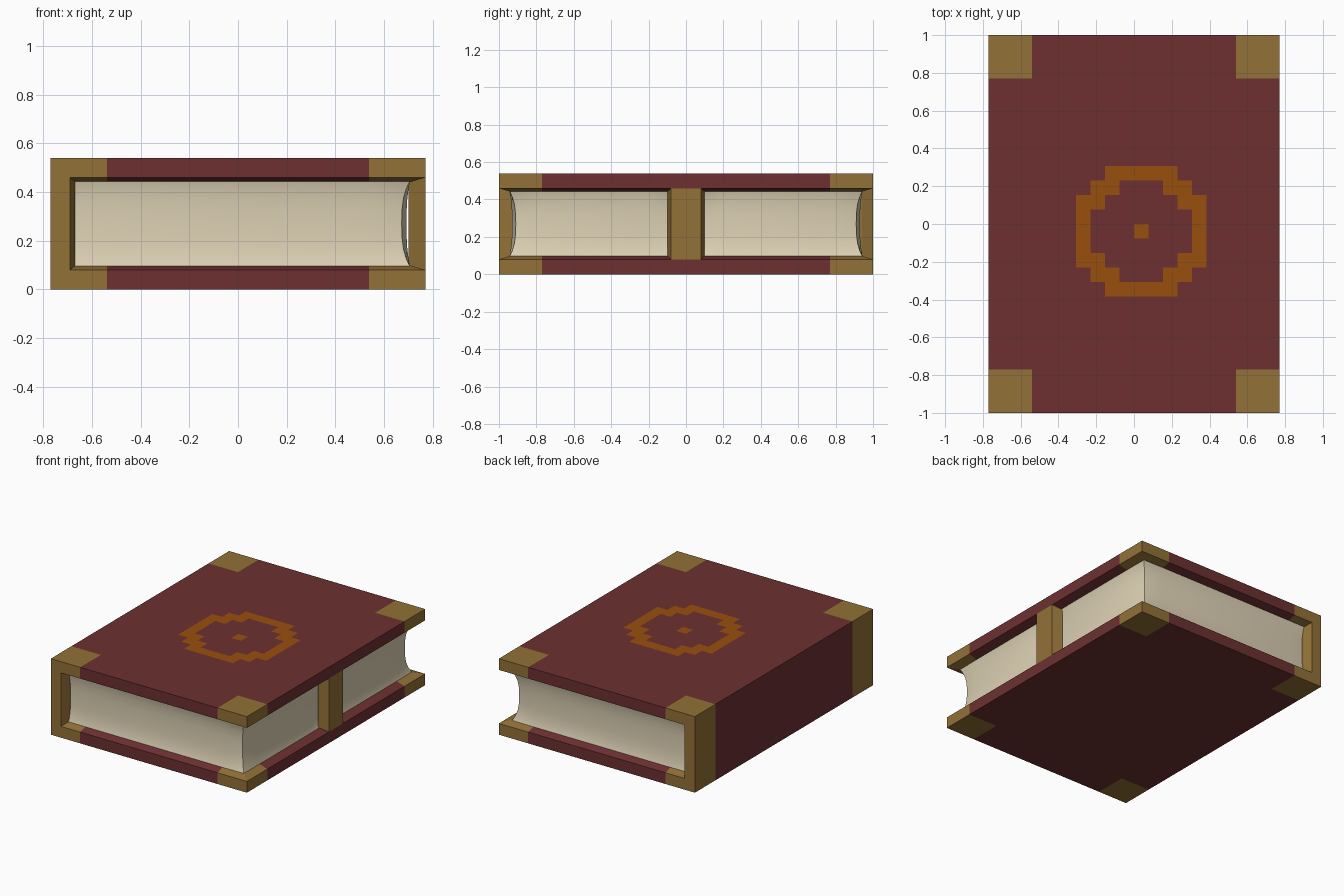
import bpy, bmesh, math
from mathutils import Vector

cube = bpy.data.objects.get("Cube")
if cube:
    bpy.data.objects.remove(cube, do_unlink=True)


def material(name, rgb):
    # sRGB 0-255 to linear
    lin = [((c / 255 + 0.055) / 1.055) ** 2.4 if c > 10 else c / 255 / 12.92 for c in rgb]
    m = bpy.data.materials.new(name)
    m.use_nodes = True
    m.diffuse_color = (*lin, 1)
    m.node_tree.nodes["Principled BSDF"].inputs["Base Color"].default_value = (*lin, 1)
    return m


RED = material("dark_red_leather", (109, 48, 49))
GOLD = material("old_gold", (146, 113, 55))
ORANGE = material("orange_emblem", (153, 78, 12))
PAPER = material("cream_paper", (222, 210, 181))

HX, HY, HEIGHT, BOARD = 0.77, 1.0, 0.54, 0.08
LIP, RISE = 0.06, 0.018       # sloped lip inside the covers
CELL = 0.077                  # emblem and corner grid step
CORNER_X, CORNER_Y = HX - 3 * CELL, HY - 3 * CELL


def finish(name, bm, mats):
    bmesh.ops.recalc_face_normals(bm, faces=bm.faces[:])
    mesh = bpy.data.meshes.new(name)
    bm.to_mesh(mesh)
    bm.free()
    for m in mats:
        mesh.materials.append(m)
    ob = bpy.data.objects.new(name, mesh)
    bpy.context.scene.collection.objects.link(ob)
    return ob


def cut(bm, axis, value):
    normal, point = Vector((0, 0, 0)), Vector((0, 0, 0))
    normal[axis], point[axis] = 1, value
    bmesh.ops.bisect_plane(bm, geom=bm.verts[:] + bm.edges[:] + bm.faces[:],
                           plane_co=point, plane_no=normal, dist=1e-5)


def loft(rings):
    # closed solid through a stack of matching rings
    bm = bmesh.new()
    loops = [[bm.verts.new(p) for p in ring] for ring in rings]
    n = len(loops[0])
    for a, b in zip(loops, loops[1:]):
        for i in range(n):
            j = (i + 1) % n
            bm.faces.new((a[i], a[j], b[j], b[i]))
    bm.faces.new(loops[0])
    bm.faces.new(loops[-1])
    return bm


def in_emblem(x, y):
    i = abs(math.floor(x / CELL))
    j = abs(math.floor(y / CELL) + 1)
    big, small = max(i, j), min(i, j)
    return big == 0 or (big == 4 and small <= 2) or (big == 3 and small >= 2)


def cover(name, z, inner, emblem):
    bm = bmesh.new()
    bmesh.ops.create_cube(bm, size=1)
    for v in bm.verts:
        v.co = (v.co.x * 2 * HX, v.co.y * 2 * HY, z + v.co.z * BOARD)
    # sloped lip on the side facing the pages
    face = next(f for f in bm.faces if f.normal.z * inner > 0.9)
    bmesh.ops.inset_region(bm, faces=[face], thickness=LIP, use_even_offset=True)
    for v in face.verts:
        v.co.z += RISE * inner
    for s in (-1, 1):
        cut(bm, 0, s * CORNER_X)
        cut(bm, 1, s * CORNER_Y)
    if emblem:
        for i in range(-4, 6):
            cut(bm, 0, i * CELL)
            cut(bm, 1, (i - 1) * CELL)
    bm.normal_update()
    for f in bm.faces:
        c = f.calc_center_median()
        if abs(c.x) > CORNER_X and abs(c.y) > CORNER_Y:
            f.material_index = 1
        elif emblem and f.normal.z > 0.9 and in_emblem(c.x, c.y):
            f.material_index = 2
    return finish(name, bm, [RED, GOLD, ORANGE])


cover("bottom_cover", BOARD / 2, 1, False)
cover("top_cover", HEIGHT - BOARD / 2, -1, True)

# Spine with gold ends
outline = [(-HX, -HY), (-0.69, -HY), (-0.67, -0.94), (-0.67, 0.94), (-0.69, HY), (-HX, HY)]
bm = loft([[(x, y, z) for x, y in outline] for z in (BOARD, HEIGHT - BOARD)])
for s in (-1, 1):
    cut(bm, 1, s * CORNER_Y)
for f in bm.faces:
    f.material_index = int(abs(f.calc_center_median().y) > CORNER_Y)
finish("spine", bm, [RED, GOLD])

# Clasp between the covers
outline = [(HX, -0.08), (HX, 0.08), (0.7, 0.1), (0.7, -0.1)]
finish("clasp", loft([[(x, y, z) for x, y in outline]
                      for z in (BOARD, HEIGHT - BOARD)]), [GOLD])

# Page block: outline points with inward direction and hollow depth
X, Y = 0.708, 0.945
half = [(-0.68, -Y, 0, 1, 0.025), (-0.55, -Y, 0, 1, 0.015), (0.55, -Y, 0, 1, 0.015),
        (X, -Y, -1, 1, 0.035), (X, -0.8, -1, 0, 0.015),
        (X, -0.2, -1, 0, 0.015), (X, -0.1, -1, 0, 0.03)]
points = half + [(x, -y, nx, -ny, d) for x, y, nx, ny, d in reversed(half)]
LOW, HIGH, STEPS = 0.093, HEIGHT - 0.093, 10
rings = []
for k in range(STEPS + 1):
    t = 0.5 - 0.5 * math.cos(math.pi * k / STEPS)
    hollow = 1 - abs(2 * t - 1) ** 3
    z = LOW + (HIGH - LOW) * t
    rings.append([(x + nx * d * hollow, y + ny * d * hollow, z) for x, y, nx, ny, d in points])
pages = finish("pages", loft(rings), [PAPER])
bpy.ops.object.select_all(action='DESELECT')
pages.select_set(True)
bpy.context.view_layer.objects.active = pages
bpy.ops.object.shade_smooth_by_angle(angle=math.radians(30))
